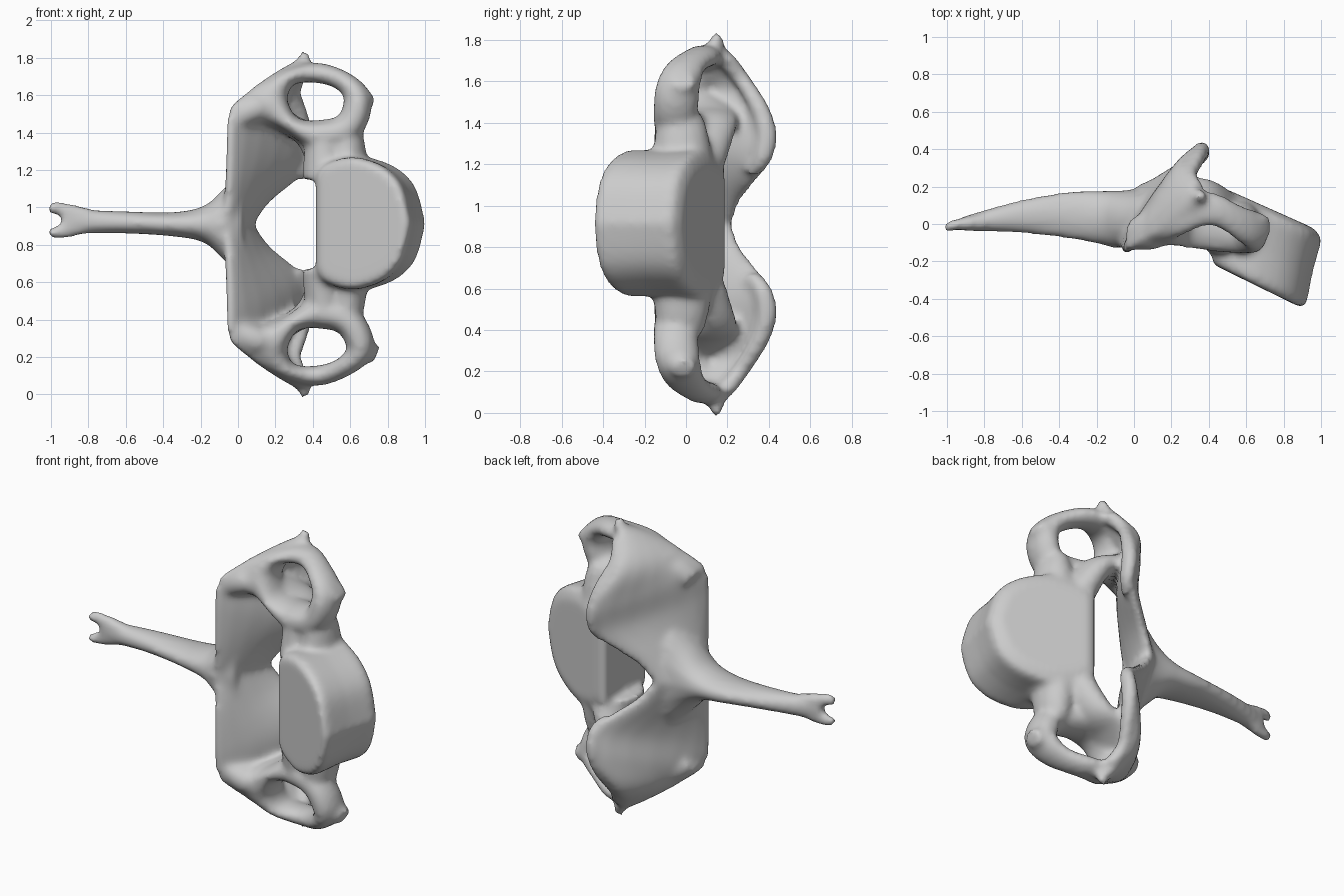
import bpy, bmesh, math
from mathutils import Vector

cube = bpy.data.objects.get("Cube")
if cube:
    bpy.data.objects.remove(cube, do_unlink=True)

MID = 0.91  # height of the symmetry plane
GREY = (0.6, 0.6, 0.6, 1)
bone = bpy.data.materials.new("bone_grey")
bone.use_nodes = True
bone.diffuse_color = GREY
bone.node_tree.nodes["Principled BSDF"].inputs["Base Color"].default_value = GREY

bm = bmesh.new()


def loft(rings):
    """Bridge closed rings of points and cap both ends."""
    verts = [[bm.verts.new(p) for p in ring] for ring in rings]
    n = len(verts[0])
    faces = [bm.faces.new((a[i], a[(i + 1) % n], b[(i + 1) % n], b[i]))
             for a, b in zip(verts, verts[1:]) for i in range(n)]
    faces += [bm.faces.new(verts[0][::-1]), bm.faces.new(verts[-1])]
    bmesh.ops.recalc_face_normals(bm, faces=faces)


def spline(keys, steps=5):
    """Catmull-Rom through tuples of numbers."""
    k = [keys[0]] + list(keys) + [keys[-1]]
    out = []
    for i in range(1, len(k) - 2):
        for s in range(steps):
            t = s / steps
            out.append([0.5 * (2 * b + (c - a) * t + (2 * a - 5 * b + 4 * c - d) * t * t
                               + (3 * b - a - 3 * c + d) * t ** 3)
                        for a, b, c, d in zip(*k[i - 1:i + 3])])
    return out + [list(keys[-1])]


def blade(keys, flip=False):
    """Sweep a flat oval; each key is front edge xyz, rear edge xyz, half thickness."""
    st = spline(keys)
    mids = [(Vector(s[:3]) + Vector(s[3:6])) / 2 for s in st]
    rings = []
    for i, s in enumerate(st):
        half = (Vector(s[3:6]) - Vector(s[:3])) / 2
        along = mids[min(i + 1, len(st) - 1)] - mids[max(i - 1, 0)]
        side = along.cross(half).normalized() * s[6]
        ring = []
        for j in range(16):
            a = j * math.tau / 16
            p = mids[i] + half * math.cos(a) + side * math.sin(a)
            ring.append((p.x, p.y, 2 * MID - p.z if flip else p.z))
        rings.append(ring)
    loft(rings)


def bar(keys, flip=False):
    """Sweep with keys x, y, z, half depth in y, half thickness."""
    blade([(x, y - r, z, x, y + r, z, t) for x, y, z, r, t in keys], flip)


# vertebral body: D-shaped outline between two slanted, rounded end faces
outline = spline([(0, .26), (.08, .315), (.3, .355), (.5, .35), (.74, .295), (.91, .19), (1, 0)], 4)
outline += [(u, -z) for u, z in outline[-2::-1]]
rings = []
for v, size in ((0, .9), (.03, .96), (.12, .99), (.3, .98), (.5, .97), (.7, .98), (.92, 1), (1, .97), (1.06, .8)):
    inner = Vector((.41, -.21)).lerp(Vector((.43, .19)), v)
    outer = Vector((.92, -.46)).lerp(Vector((1.01, -.07)), v)
    ring = []
    for u, z in outline:
        p = inner.lerp(outer, .5 + (u - .5) * size)
        ring.append((p.x, p.y, MID + .005 + z * size))
    rings.append(ring)
loft(rings)

# spinous process with a forked tip
blade([(.03, -.08, .91, .03, .19, .91, .3), (-.08, -.13, .91, -.06, .18, .91, .2),
       (-.18, -.11, .91, -.18, .18, .91, .1), (-.35, -.08, .91, -.35, .175, .91, .065),
       (-.6, -.05, .92, -.6, .13, .92, .06), (-.8, -.04, .925, -.8, .075, .925, .065),
       (-.94, -.035, .93, -.94, .03, .93, .075)])
for s in (-1, 1):
    bar([(-.8, .01, .93 + .03 * s, .045, .035), (-.92, 0, .93 + .055 * s, .035, .04),
         (-1.01, -.015, .93 + .072 * s, .025, .032)])

for low in (False, True):
    # lamina: slanted plate that flares towards the rear
    blade([(-.07, -.12, .91, .06, .22, .91, .06), (-.06, -.15, 1.12, .16, .27, 1.03, .06),
           (-.06, -.16, 1.36, .36, .4, 1.2, .06), (-.04, -.14, 1.53, .36, .43, 1.38, .06),
           (.06, -.09, 1.61, .27, .34, 1.57, .055), (.2, -.04, 1.68, .3, .23, 1.71, .05),
           (.34, .05, 1.72, .36, .18, 1.8, .035)], low)
    # articular process: rounded rim along the rear of the lamina
    bar([(.31, .32, 1.18, .05, .05), (.36, .37, 1.23, .05, .04), (.36, .39, 1.35, .05, .045),
         (.34, .35, 1.48, .05, .04), (.3, .26, 1.62, .05, .04), (.34, .17, 1.73, .06, .04)], low)
    # roof of the canal, thickened where it meets the lamina
    bar([(-.02, -.06, 1.47, .08, .06), (.1, -.02, 1.53, .12, .09), (.2, .04, 1.49, .14, .07),
         (.3, .1, 1.43, .15, .06), (.4, .1, 1.36, .14, .08), (.48, .04, 1.2, .15, .1)], low)
    # transverse process: closed ring round the vessel opening
    tip = .03 if low else 0
    bar([(.16, 0, 1.57, .11, .11), (.26, .05, 1.69, .11, .05), (.42, .08, 1.72, .09, .055),
         (.57, .0, 1.67, .1, .055), (.64 + tip / 2, -.04, 1.57, .11, .075),
         (.59, -.05, 1.43, .11, .08), (.44, -.02, 1.385, .13, .085),
         (.28, -.01, 1.445, .12, .05), (.16, 0, 1.57, .11, .11)], low)
    # pedicles joining the ring to the body
    for x in (.46, .58):
        bar([(x, -.03, 1.44, .11, .07), (x, -.02, 1.34, .13, .1), (x, -.02, 1.15, .16, .12)], low)
    # tubercle at the outer corner
    bar([(.62, -.03, 1.5, .1, .05), (.66, -.03, 1.57, .09, .06),
         (.71 + tip, -.01, 1.61, .06, .05)], low)
    # pointed end of the transverse process
    bar([(.33, .1, 1.69, .06, .06), (.35, .14, 1.78, .04, .04), (.36, .15, 1.835, .018, .022)], low)

mesh = bpy.data.meshes.new("vertebra")
bm.to_mesh(mesh)
bm.free()
mesh.materials.append(bone)
mesh.shade_smooth()
vertebra = bpy.data.objects.new("vertebra", mesh)
bpy.context.collection.objects.link(vertebra)

# fuse the parts and soften the joints
fuse = vertebra.modifiers.new("fuse", 'REMESH')
fuse.mode = 'VOXEL'
fuse.voxel_size = .018
fuse.use_smooth_shade = True
soften = vertebra.modifiers.new("soften", 'SMOOTH')
soften.factor = .5
soften.iterations = 9
